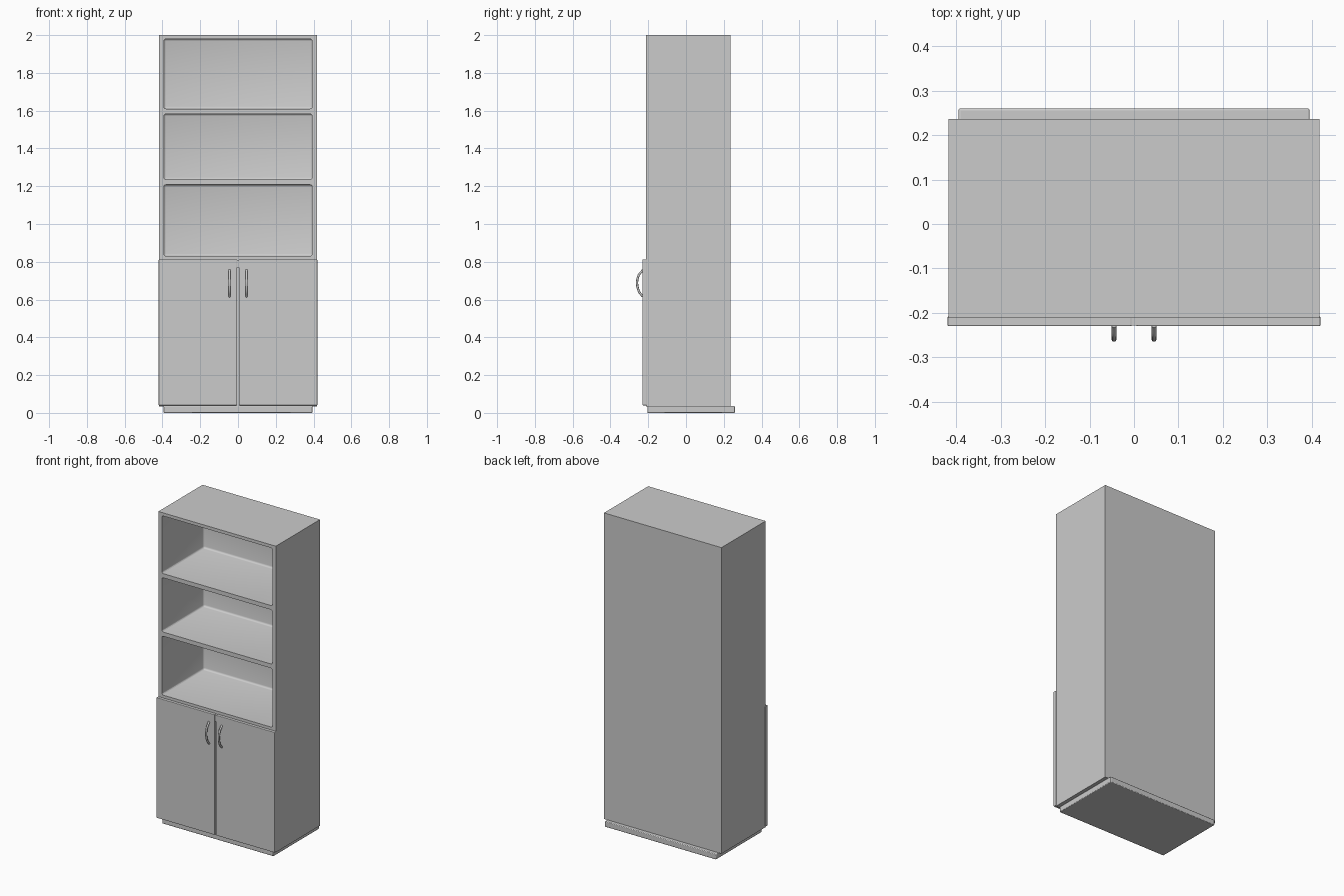
import bpy
from mathutils import Vector

if "Cube" in bpy.data.objects:
    bpy.data.objects.remove(bpy.data.objects["Cube"], do_unlink=True)

grey = bpy.data.materials.new("light_grey")
grey.use_nodes = True
colour = (0.6, 0.6, 0.6, 1)
grey.diffuse_color = colour
grey.node_tree.nodes["Principled BSDF"].inputs["Base Color"].default_value = colour


def box(name, low, high):
    low, high = Vector(low), Vector(high)
    bpy.ops.mesh.primitive_cube_add(size=1, location=(low + high) / 2)
    ob = bpy.context.object
    ob.name = name
    ob.scale = high - low
    bpy.ops.object.transform_apply(location=False, rotation=False, scale=True)
    ob.data.materials.append(grey)
    return ob


def bevel(ob, width, segments):
    mod = ob.modifiers.new("rounding", 'BEVEL')
    mod.width = width
    mod.segments = segments
    return mod


def apply(ob, mod):
    bpy.ops.object.select_all(action='DESELECT')
    ob.select_set(True)
    bpy.context.view_layer.objects.active = ob
    bpy.ops.object.modifier_apply(modifier=mod.name)


# Carcass with three open compartments
carcass = box("carcass", (-0.417, -0.212, 0.035), (0.417, 0.236, 2))
for bottom, top in ((0.83, 1.208), (1.235, 1.583), (1.61, 1.98)):
    cutter = box("compartment_cutter", (-0.393, -0.3, bottom), (0.393, 0.215, top))
    cutter.hide_render = True
    apply(cutter, bevel(cutter, 0.012, 3))
    cut = carcass.modifiers.new("compartment", 'BOOLEAN')
    cut.operation = 'DIFFERENCE'
    cut.solver = 'EXACT'
    cut.object = cutter
    apply(carcass, cut)
    bpy.data.objects.remove(cutter, do_unlink=True)

# Recessed plinth, reaching out behind the carcass
plinth = box("plinth", (-0.395, -0.205, 0), (0.395, 0.26, 0.036))
bevel(plinth, 0.004, 2)

# Doors and bow handles, one pair per side
for side, sign in (("right", -1), ("left", 1)):
    inner, outer = sign * 0.005, sign * 0.42
    door = box(side + "_door", (min(inner, outer), -0.23, 0.04),
               (max(inner, outer), -0.208, 0.812))
    bevel(door, 0.003, 2)

    curve = bpy.data.curves.new(side + "_handle", 'CURVE')
    curve.dimensions = '3D'
    curve.bevel_depth = 0.006
    curve.bevel_resolution = 2
    curve.resolution_u = 6
    curve.use_fill_caps = True
    spline = curve.splines.new('BEZIER')
    path = ((-0.228, 0.615), (-0.252, 0.65), (-0.254, 0.72), (-0.228, 0.757))
    spline.bezier_points.add(len(path) - 1)
    for point, (y, z) in zip(spline.bezier_points, path):
        point.co = (sign * 0.045, y, z)
        point.handle_left_type = point.handle_right_type = 'AUTO'
    handle = bpy.data.objects.new(side + "_handle", curve)
    bpy.context.collection.objects.link(handle)
    curve.materials.append(grey)

# Strip closing the top of the door gap
box("door_gap_cap", (-0.006, -0.228, 0.77), (0.006, -0.208, 0.81))

for ob in (carcass, plinth):
    bpy.ops.object.select_all(action='DESELECT')
    ob.select_set(True)
    bpy.context.view_layer.objects.active = ob
    bpy.ops.object.shade_smooth_by_angle()
